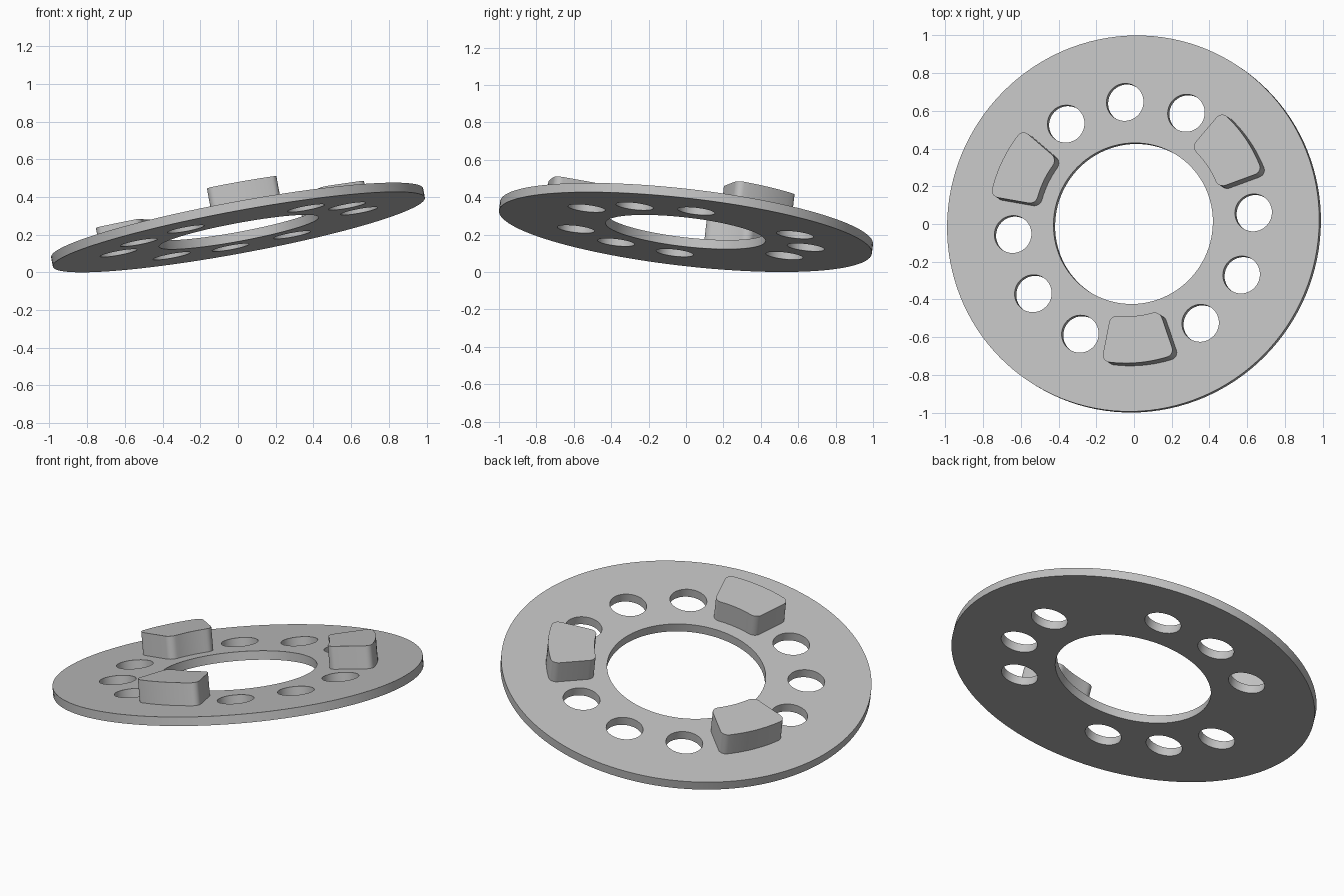
import bpy, bmesh
from math import radians, pi, cos, sin
from mathutils import Matrix, Vector

cube = bpy.data.objects.get("Cube")
if cube:
    bpy.data.objects.remove(cube, do_unlink=True)

PLATE_T = 0.05       # plate thickness
PAD_H = 0.128        # pad height above the plate
FIRST = radians(4.5) # angle of the first hole
TILT = Vector((-0.185, 0.115, 1)).normalized()
FRAME = Matrix.Translation((0, 0, 0.238)) @ Vector((0, 0, 1)).rotation_difference(TILT).to_matrix().to_4x4()

grey = bpy.data.materials.new("plain grey")
grey.use_nodes = True
colour = (0.53, 0.53, 0.53, 1)
grey.diffuse_color = colour
grey.node_tree.nodes["Principled BSDF"].inputs["Base Color"].default_value = colour


def polar(r, a):
    return (r * cos(a), r * sin(a))


def circle(r, steps, centre=(0, 0)):
    return [(centre[0] + r * cos(2 * pi * i / steps), centre[1] + r * sin(2 * pi * i / steps))
            for i in range(steps)]


def slab(name, outlines, height, matrix):
    """Extrude closed outlines (the inner ones become holes) into a solid."""
    curve = bpy.data.curves.new(name, 'CURVE')
    curve.dimensions = '2D'
    curve.fill_mode = 'BOTH'
    curve.extrude = height / 2
    for points in outlines:
        spline = curve.splines.new('POLY')
        spline.points.add(len(points) - 1)
        for p, (x, y) in zip(spline.points, points):
            p.co = (x, y, 0, 1)
        spline.use_cyclic_u = True
    temp = bpy.data.objects.new(name + "_outline", curve)
    bpy.context.collection.objects.link(temp)
    mesh = bpy.data.meshes.new_from_object(temp.evaluated_get(bpy.context.evaluated_depsgraph_get()))
    bpy.data.objects.remove(temp, do_unlink=True)
    bpy.data.curves.remove(curve)

    bm = bmesh.new()
    bm.from_mesh(mesh)
    bmesh.ops.remove_doubles(bm, verts=bm.verts, dist=0.0001)
    bmesh.ops.recalc_face_normals(bm, faces=bm.faces)
    bm.to_mesh(mesh)
    bm.free()
    mesh.materials.clear()
    mesh.materials.append(grey)
    obj = bpy.data.objects.new(name, mesh)
    bpy.context.collection.objects.link(obj)
    obj.matrix_world = matrix
    bpy.ops.object.select_all(action='DESELECT')
    obj.select_set(True)
    bpy.context.view_layer.objects.active = obj
    bpy.ops.object.shade_smooth_by_angle(angle=radians(30))
    return obj


def pad_outline(r_in, r_out, half, fillet, steps=6):
    """Ring sector with rounded corners."""
    points = []
    corners = [(r_out, 1, 0), (r_in, 1, 1), (r_in, -1, 2), (r_out, -1, 3)]
    for r, side, quarter in corners:
        r_mid = r - fillet if r == r_out else r + fillet
        a_mid = side * (half - fillet / r)
        for i in range(steps + 1):
            t = (quarter + i / steps) * pi / 2
            points.append(polar(r_mid + fillet * cos(t), a_mid + fillet / r * sin(t)))
        # curved inner and outer edges
        if quarter in (1, 3):
            points += [polar(r, a_mid * (1 - i / 5)) for i in range(1, 10)]
    return points


# Plate: large bore and nine small holes, every fourth place holds a pad
outlines = [circle(1.0035, 128), circle(0.43, 96)]
for k in range(12):
    if k % 4 != 1:
        outlines.append(circle(0.1, 40, polar(0.65, FIRST + k * pi / 6)))
slab("ring_plate", outlines, PLATE_T, FRAME)

# Raised pads
outline = pad_outline(0.51, 0.76, radians(15), 0.04)
for i, name in enumerate(("left_pad", "right_pad", "front_pad")):
    spin = Matrix.Rotation(FIRST + pi / 6 + i * 2 * pi / 3, 4, 'Z')
    lift = Matrix.Translation((0, 0, (PLATE_T + PAD_H) / 2))
    slab(name, [outline], PAD_H, FRAME @ spin @ lift)
